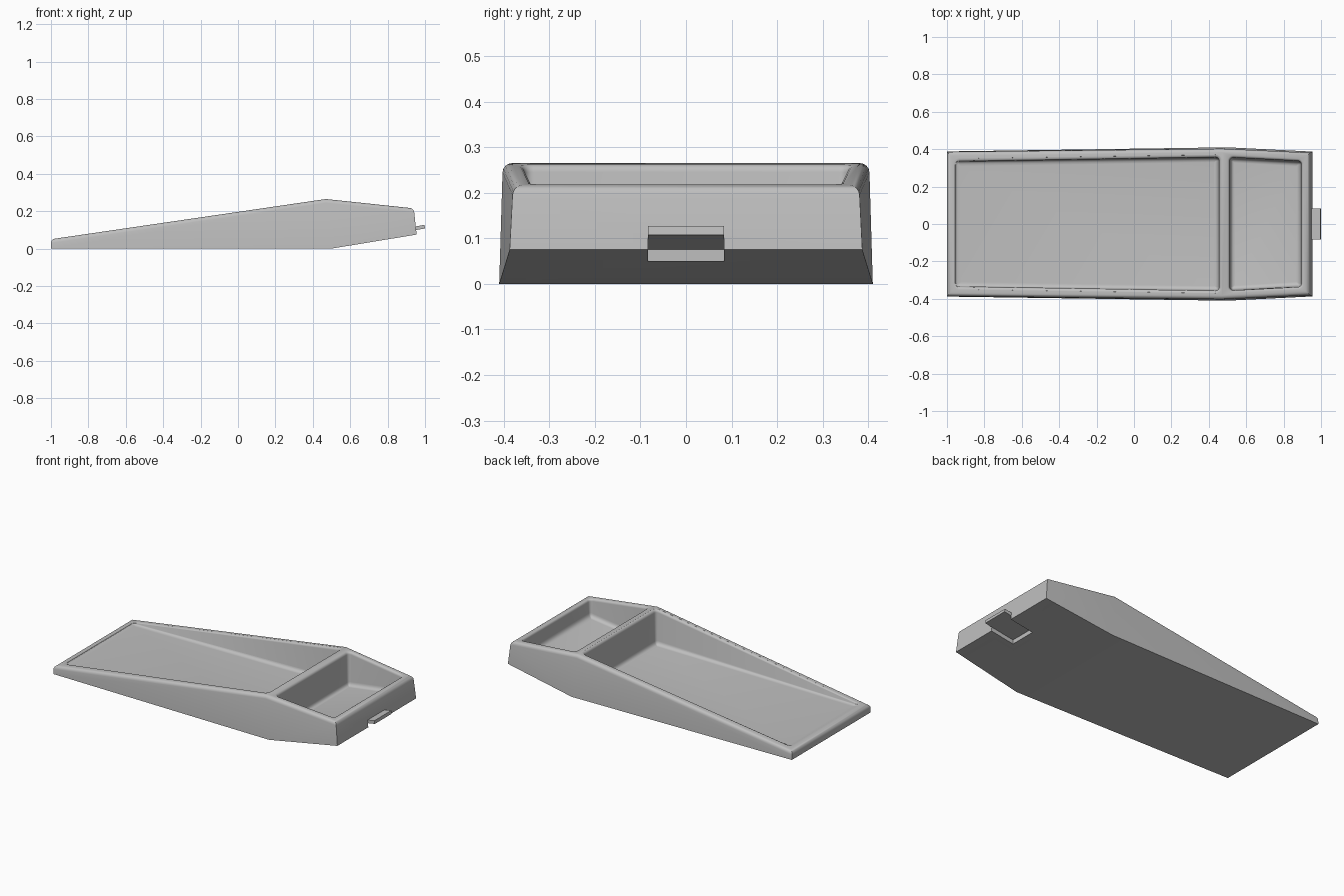
import bpy
import bmesh
from math import cos, sin, pi, radians
from mathutils import Vector

cube = bpy.data.objects.get("Cube")
if cube:
    bpy.data.objects.remove(cube, do_unlink=True)

grey = bpy.data.materials.new("light grey")
grey.use_nodes = True
colour = (0.52, 0.52, 0.52, 1)
grey.diffuse_color = colour
grey.node_tree.nodes["Principled BSDF"].inputs["Base Color"].default_value = colour


def finish(name, bm):
    bmesh.ops.recalc_face_normals(bm, faces=bm.faces)
    mesh = bpy.data.meshes.new(name)
    bm.to_mesh(mesh)
    bm.free()
    mesh.materials.append(grey)
    obj = bpy.data.objects.new(name, mesh)
    bpy.context.collection.objects.link(obj)
    return obj


def loft(name, rings, bevel_rim=False):
    """Join equal rings of points and cap both ends."""
    bm = bmesh.new()
    loops = [[bm.verts.new(p) for p in ring] for ring in rings]
    for a, b in zip(loops, loops[1:]):
        n = len(a)
        for i in range(n):
            j = (i + 1) % n
            bm.faces.new((a[i], a[j], b[j], b[i]))
    bm.faces.new(loops[0])
    bm.faces.new(loops[-1])
    return finish(name, bm)


def extrude_y(name, outline, half):
    return loft(name, [[(x, y, z) for x, z in outline] for y in (-half, half)])


def top_z(x):
    return min(0.05 + 0.146 * (x + 1), 0.265 - 0.106 * (x - 0.47))


def floor_z(x):
    return 0.048 + 0.165 * max(0, x - 0.5)


# Wedge body: bottom and top stations of (x, z, half width)
bottom = [(-1, 0, 0.388), (0.5, 0, 0.41), (0.955, 0.075, 0.387)]
top = [(-1, 0.05, 0.385), (0.47, 0.265, 0.402), (0.94, 0.215, 0.38)]
bm = bmesh.new()
lo, hi = [[[bm.verts.new((x, s * w, z)) for s in (-1, 1)] for x, z, w in row]
          for row in (bottom, top)]
for i in range(2):
    for row in (lo, hi):
        bm.faces.new((row[i][0], row[i + 1][0], row[i + 1][1], row[i][1]))
    for s in (0, 1):
        bm.faces.new((lo[i][s], lo[i + 1][s], hi[i + 1][s], hi[i][s]))
for i in (0, 2):
    bm.faces.new((lo[i][0], lo[i][1], hi[i][1], hi[i][0]))
bmesh.ops.recalc_face_normals(bm, faces=bm.faces)
# Round the outer rim, leaving the ridge across the middle alone
top_verts = {v for pair in hi for v in pair}
rim = [e for e in bm.edges if set(e.verts) <= top_verts
       and set(e.verts) != set(hi[1])]
bmesh.ops.bevel(bm, geom=rim, offset=0.02, segments=4, profile=0.5, affect='EDGES')
body = finish("tray_body", bm)


# Pocket cutters: rounded lip, straight wall, filleted floor
def pocket(name, x0, x1, w0, w1):
    corners = [Vector(c) for c in ((x0, -w0), (x1, -w1), (x1, w1), (x0, w0))]

    def ring(inset, depth):
        rho = max(0.02 - inset, 0.004)
        points = []
        for k, c in enumerate(corners):
            sx = 1 if k in (0, 3) else -1
            sy = 1 if k < 2 else -1
            centre = c + Vector((sx, sy)) * (inset + rho)
            for step in range(6):
                a = pi + (k + step / 5) * pi / 2
                x, y = centre.x + rho * cos(a), centre.y + rho * sin(a)
                points.append((x, y, depth(x)))
        return points

    def lip(t):
        return lambda x: top_z(x) - min(0.015, 0.4 * (top_z(x) - floor_z(x))) * t

    def fillet(t):
        return lambda x: floor_z(x) + min(0.025, 0.5 * (top_z(x) - floor_z(x))) * t

    rings = [ring(-0.02, lambda x: top_z(x) + 0.01)]
    for i in range(5):
        a = i / 4 * pi / 2
        rings.append(ring(-0.013 * (1 - sin(a)), lip(1 - cos(a))))
    for i in range(5):
        a = i / 4 * pi / 2
        rings.append(ring(0.004 + 0.022 * (1 - cos(a)), fillet(1 - sin(a))))
    return loft(name, rings)


cutters = [
    pocket("main_pocket_cutter", -0.955, 0.455, 0.337, 0.357),
    pocket("small_pocket_cutter", 0.512, 0.895, 0.355, 0.337),
    extrude_y("notch_cutter",
              [(0.8, 0.02), (0.8, 0.075), (1.02, 0.111), (1.02, 0.02)], 0.083),
]
bpy.context.view_layer.objects.active = body
for cutter in cutters:
    mod = body.modifiers.new("cut", 'BOOLEAN')
    mod.operation = 'DIFFERENCE'
    mod.solver = 'EXACT'
    mod.object = cutter
    bpy.ops.object.modifier_apply(modifier=mod.name)
    bpy.data.objects.remove(cutter, do_unlink=True)

# Latch tab at the deep end
tab = extrude_y("latch_tab",
                [(0.94, 0.0975), (1, 0.1075), (0.997, 0.127), (0.94, 0.117)], 0.083)

bpy.ops.object.select_all(action='DESELECT')
body.select_set(True)
bpy.ops.object.shade_smooth_by_angle(angle=radians(32))
